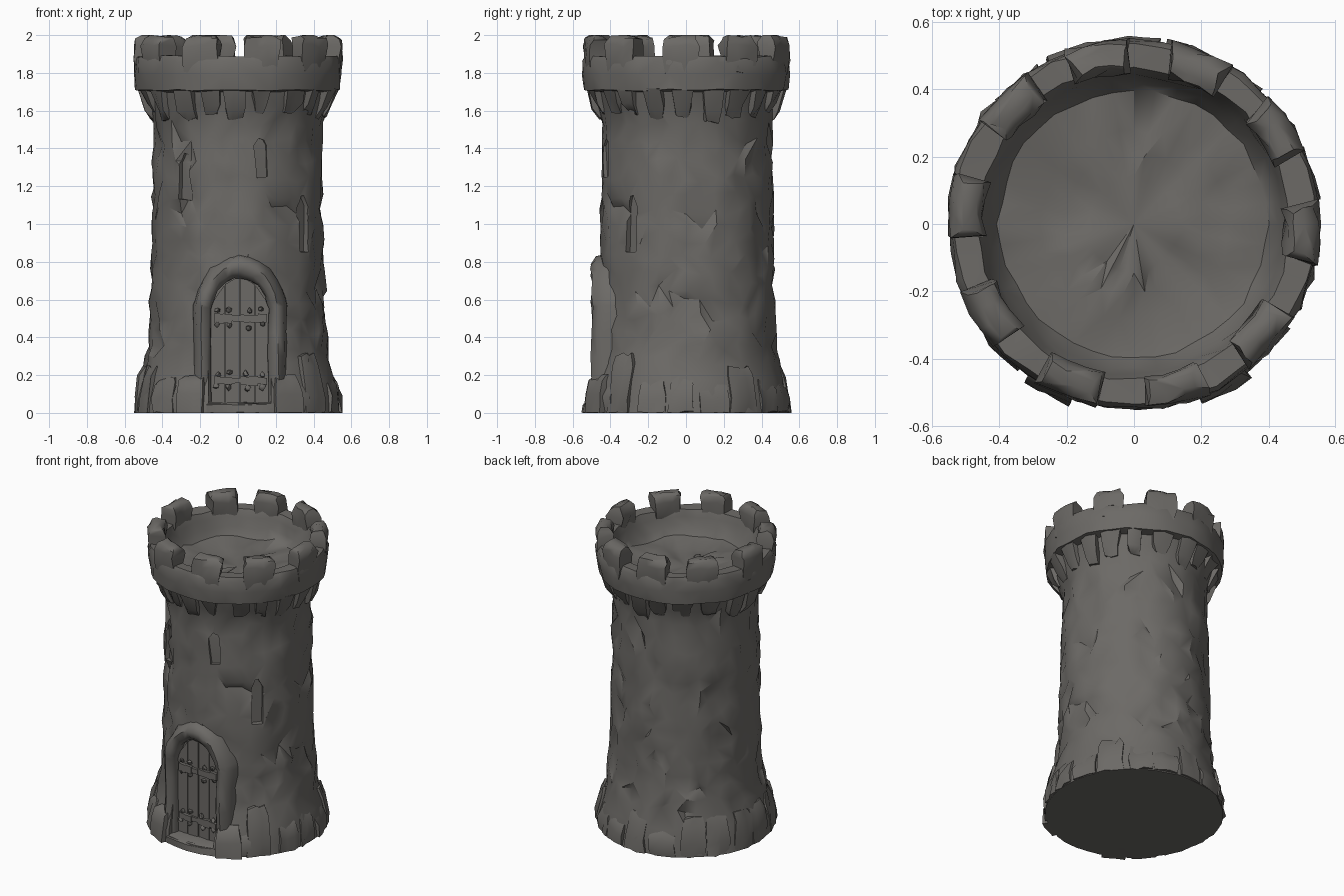
import bpy, bmesh, math, random
from mathutils import Vector, noise

random.seed(7)
if "Cube" in bpy.data.objects:
    bpy.data.objects.remove(bpy.data.objects["Cube"])

stone = bpy.data.materials.new("weathered grey stone")
stone.use_nodes = True
GREY = (0.15, 0.143, 0.133, 1)
stone.diffuse_color = GREY
stone.node_tree.nodes["Principled BSDF"].inputs["Base Color"].default_value = GREY


def polar(r, a, z):
    return Vector((r * math.cos(a), r * math.sin(a), z))


def rnd(amount):
    return random.uniform(-amount, amount)


def finish(name, bm, angle=45):
    """Turn a bmesh into a shaded stone object."""
    for v in bm.verts:
        v.co.z = min(max(v.co.z, 0), 2)
    bmesh.ops.recalc_face_normals(bm, faces=bm.faces)
    mesh = bpy.data.meshes.new(name)
    bm.to_mesh(mesh)
    bm.free()
    ob = bpy.data.objects.new(name, mesh)
    bpy.context.collection.objects.link(ob)
    mesh.materials.append(stone)
    shade(ob, angle)
    return ob


def shade(ob, angle):
    bpy.ops.object.select_all(action='DESELECT')
    ob.select_set(True)
    bpy.context.view_layer.objects.active = ob
    bpy.ops.object.shade_smooth_by_angle(angle=math.radians(angle))


def prism(bm, outline, y0, y1):
    """Extrude an (x, z) outline between two y depths."""
    front = [bm.verts.new((x, y0, z)) for x, z in outline]
    back = [bm.verts.new((x, y1, z)) for x, z in outline]
    bm.faces.new(front)
    bm.faces.new(back[::-1])
    for i in range(len(front)):
        j = (i + 1) % len(front)
        bm.faces.new((front[i], back[i], back[j], front[j]))


def ring_block(bm, angle, width, levels, jitter, segs=3):
    """Curved stone on the wall; levels are (z, inner radius, outer radius, width scale)."""
    loops = []
    for z, r_in, r_out, scale in levels:
        angles = [math.radians(angle) + width * scale * (i / segs - 0.5)
                  for i in range(segs + 1)]
        points = [polar(r_out, a, z) for a in angles]
        points += [polar(r_in, a, z) for a in reversed(angles)]
        loops.append([bm.verts.new(p + Vector((rnd(jitter), rnd(jitter), rnd(jitter))))
                      for p in points])
    n = len(loops[0])
    for low, high in zip(loops, loops[1:]):
        for i in range(n):
            j = (i + 1) % n
            bm.faces.new((low[i], low[j], high[j], high[i]))
    bm.faces.new(loops[0][::-1])
    bm.faces.new(loops[-1])


def arch(half, spring, apex, bottom, point=1.2, steps=7):
    """Pointed arch outline, left foot to right foot, as (x, z)."""
    curve = []
    for i in range(steps + 1):
        t = i / steps * math.pi / 2
        curve.append((-half * math.cos(t), spring + (apex - spring) * math.sin(t) ** point))
    left = [(-half, bottom + (spring - bottom) * k / 4) for k in range(4)] + curve
    return [(x + 0.01, z) for x, z in left] + [(0.01 - x, z) for x, z in left[-2::-1]]


# Tower wall, parapet and roof floor: one uneven turned shell
profile = [(0.545, 0), (0.538, 0.08), (0.518, 0.17), (0.488, 0.28), (0.47, 0.42), (0.459, 0.75),
           (0.452, 1.15), (0.447, 1.53), (0.463, 1.62), (0.485, 1.70), (0.54, 1.708), (0.549, 1.79),
           (0.549, 1.86), (0.535, 1.888), (0.465, 1.886), (0.445, 1.84), (0.43, 1.78),
           (0.40, 1.735), (0.28, 1.72), (0.14, 1.715)]
rows = []
for (r0, z0), (r1, z1) in zip(profile, profile[1:]):
    parts = max(1, round(math.hypot(r1 - r0, z1 - z0) / 0.085))
    rows += [(r0 + (r1 - r0) * k / parts, z0 + (z1 - z0) * k / parts) for k in range(parts)]
rows.append(profile[-1])
SEGS = 40
bm = bmesh.new()
loops = []
for r, z in rows:
    shaft = 0.2 < z < 1.6
    floor = r < 0.44 and not shaft
    loop = []
    for i in range(SEGS):
        a = math.tau * (i + (rnd(0.36) if shaft else 0)) / SEGS
        lump = noise.noise(polar(r, a, z) * 9)
        dr = lump * 0.01 + rnd(0.009 if shaft else 0.006)
        dz = rnd(0.026) if shaft else lump * (0.025 if floor else 0.012)
        if floor and random.random() < 0.06:
            dz += 0.015
        # chipped hollows in the masonry
        if shaft and random.random() < 0.1:
            dr -= 0.022
        y_shift = Vector((0, 0.006 if shaft else 0, 0))
        loop.append(bm.verts.new(polar(r + dr, a, z + dz if z > 0 else 0) + y_shift))
    loops.append(loop)
for low, high in zip(loops, loops[1:]):
    for i in range(SEGS):
        j = (i + 1) % SEGS
        corners = (low[i], low[j], high[j], high[i])
        if random.random() < 0.5:
            corners = corners[1:] + corners[:1]
        a, b, c, d = corners
        bm.faces.new((a, b, c))
        bm.faces.new((a, c, d))
bm.faces.new(loops[0][::-1])
centre = bm.verts.new((0, 0, 1.715))
for i in range(SEGS):
    bm.faces.new((loops[-1][i], loops[-1][(i + 1) % SEGS], centre))
wall = finish("tower_wall", bm)


def carve(cut_bm):
    cutter = finish("cutter", cut_bm)
    cutter.hide_render = True
    mod = wall.modifiers.new("cut", 'BOOLEAN')
    mod.operation = 'DIFFERENCE'
    mod.solver = 'EXACT'
    mod.object = cutter
    bpy.context.view_layer.objects.active = wall
    bpy.ops.object.modifier_apply(modifier=mod.name)
    bpy.data.objects.remove(cutter)


# Doorway recess and shallow window slits
bm = bmesh.new()
prism(bm, arch(0.165, 0.55, 0.73, 0.05), -0.7, -0.415)
carve(bm)
for angle, z, height in ((-74, 1.35, 0.2), (-129, 1.25, 0.24), (-40, 1.0, 0.29)):
    bm = bmesh.new()
    ring_block(bm, angle, 0.15, [(z - height / 2, 0.425, 0.6, 0.9), (z + height / 3, 0.425, 0.6, 1),
                                 (z + height / 2, 0.425, 0.6, 0.4)], 0.008, 1)
    carve(bm)
shade(wall, 36)

# Battlement merlons with worn, rounded tops
bm = bmesh.new()
for angle in (-3, 33, 68, 102, 136, 174, 212, 248, 284, 319):
    ring_block(bm, angle, 0.345 + rnd(0.01), [(1.80, 0.46, 0.54, 0.92), (1.87, 0.452, 0.55, 1),
                                              (1.945, 0.448, 0.552, 1), (1.98, 0.455, 0.54, 0.96),
                                              (1.997, 0.475, 0.515, 0.8)], 0.01)
finish("merlons", bm, 50)

# Worn, irregular corbels under the parapet
bm = bmesh.new()
for i in range(20):
    foot = 1.57 + rnd(0.03)
    ring_block(bm, i * 18 - 1 + rnd(3), 0.19 + rnd(0.05),
               [(foot, 0.42, 0.458, 0.75), (foot + 0.05, 0.42, 0.49, 0.95),
                (1.72, 0.42, 0.528, 1.1)], 0.011, 2)
finish("corbels", bm, 50)

# Footing stones round the base, leaving the doorway clear
bm = bmesh.new()
for i in range(17):
    top = random.choice((0.17, 0.19, 0.24, 0.31))
    ring_block(bm, -58 + i * 18.6 + rnd(2), 0.29 + rnd(0.03),
               [(0, 0.43, 0.55, 1), (0.08, 0.43, 0.55, 1),
                (top * 0.8, 0.43, 0.543 - top * 0.07, 0.95),
                (top, 0.43, 0.515 - top * 0.06, 0.8)], 0.011)
finish("footing_stones", bm, 42)

# Doorstep and the low stones flanking the door frame
bm = bmesh.new()
ring_block(bm, -89, 0.66, [(0, 0.40, 0.55, 1), (0.045, 0.40, 0.547, 1),
                           (0.056, 0.40, 0.53, 0.97)], 0.004, 4)
for angle, width in ((-117, 0.27), (-61, 0.28)):
    ring_block(bm, angle, width, [(0, 0.42, 0.572, 1), (0.1, 0.42, 0.565, 1),
                                  (0.17, 0.42, 0.545, 0.95), (0.2, 0.42, 0.51, 0.85)], 0.007)
finish("doorstep", bm, 42)

# Rounded pointed door frame, swept between inner and outer arches
bm = bmesh.new()
inner, outer = arch(0.15, 0.55, 0.715, 0.03), arch(0.245, 0.57, 0.845, 0.03, 1.4)
section = ((0, -0.38), (0, -0.46), (0.2, -0.492), (0.55, -0.50), (0.85, -0.47), (1, -0.42), (1.04, -0.34))
strips = []
for (xi, zi), (xo, zo) in zip(inner, outer):
    wobble = rnd(0.007)
    strips.append([bm.verts.new((xi + (xo - xi) * t + rnd(0.006), y + wobble + rnd(0.004),
                                 zi + (zo - zi) * t + rnd(0.006))) for t, y in section])
for a, b in zip(strips, strips[1:]):
    for k in range(len(section)):
        m = (k + 1) % len(section)
        bm.faces.new((a[k], a[m], b[m], b[k]))
bm.faces.new(strips[0])
bm.faces.new(strips[-1][::-1])
finish("door_frame", bm, 60)

# Door planks, each cut to the arch
bm = bmesh.new()
PLANKS = 4
for i in range(PLANKS):
    x0 = -0.15 + 0.32 * i / PLANKS + 0.002
    x1 = x0 + 0.32 / PLANKS - 0.004
    tops = [0.725 - 0.17 * (abs(x - 0.01) / 0.165) ** 1.8 for x in (x0, x1)]
    prism(bm, [(x0, 0.04), (x1, 0.04), (x1, tops[1]), (x0, tops[0])], -0.435 + rnd(0.004), -0.40)
finish("door_planks", bm)

# Rough hinge straps with studs and a ragged edge
bm = bmesh.new()
for z in (0.17, 0.50):
    for k in range(6):
        x = -0.125 + k * 0.046
        h = 0.02 + rnd(0.006)
        prism(bm, [(x, z - h), (x + 0.048, z - h + rnd(0.008)),
                   (x + 0.048, z + h), (x, z + h + rnd(0.008))], -0.454 + rnd(0.004), -0.42)
    for x in (-0.11, -0.045, 0.05, 0.13):
        for side in (-1, 1):
            stud = bmesh.ops.create_icosphere(bm, subdivisions=1, radius=0.016)["verts"]
            shift = Vector((x + rnd(0.01), -0.445, z + side * 0.04 + rnd(0.012)))
            for v in stud:
                v.co = v.co * random.uniform(0.7, 1.4) + shift
finish("door_straps", bm)
